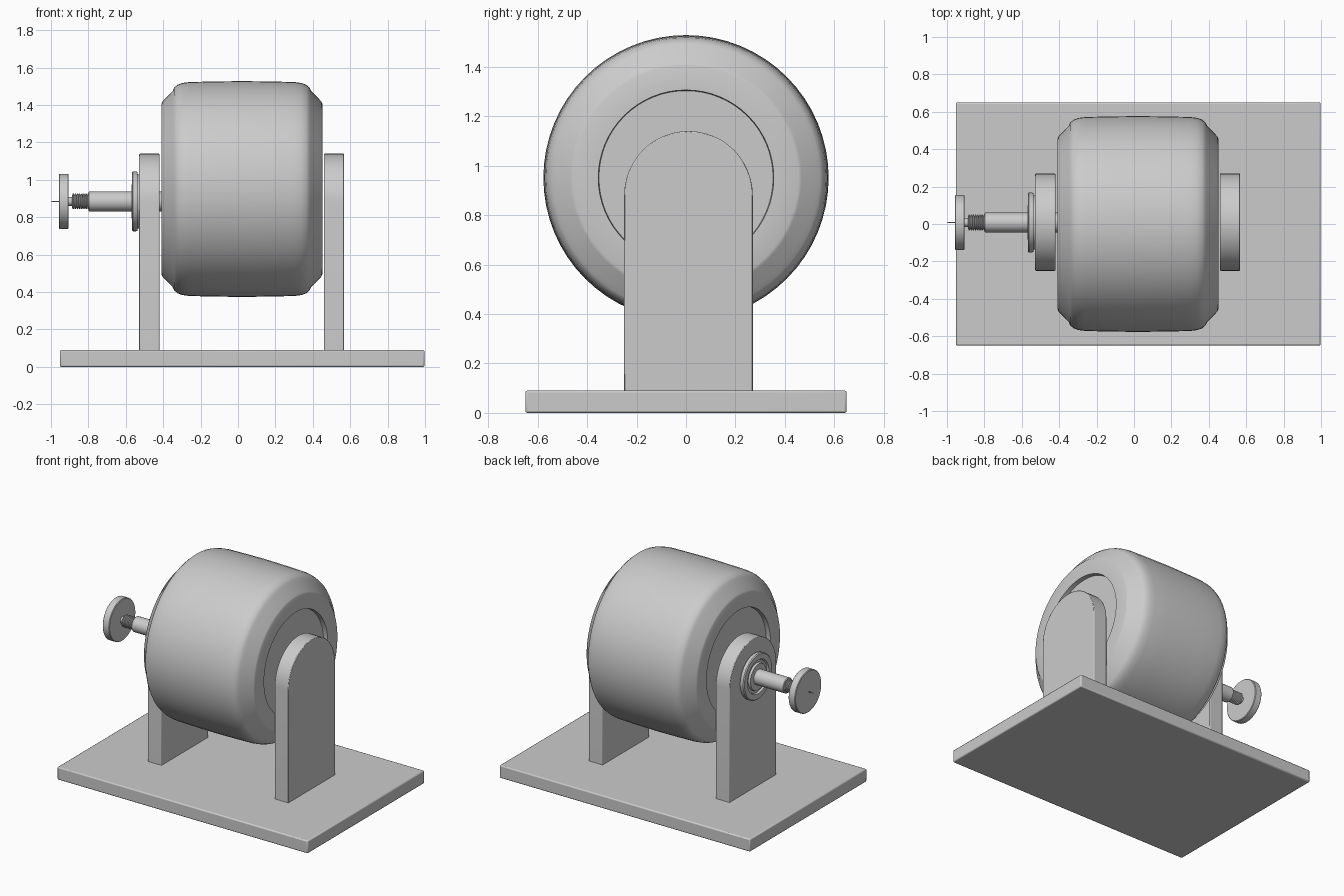
import bpy, bmesh, math
from mathutils import Matrix, Vector

if "Cube" in bpy.data.objects:
    bpy.data.objects.remove(bpy.data.objects["Cube"])


def finish(name, bm, bevel=0.0, smooth=True):
    bmesh.ops.recalc_face_normals(bm, faces=bm.faces)
    mesh = bpy.data.meshes.new(name)
    bm.to_mesh(mesh)
    bm.free()
    ob = bpy.data.objects.new(name, mesh)
    bpy.context.collection.objects.link(ob)
    bpy.ops.object.select_all(action='DESELECT')
    bpy.context.view_layer.objects.active = ob
    ob.select_set(True)
    if bevel:
        mod = ob.modifiers.new("Bevel", 'BEVEL')
        mod.width, mod.segments = bevel, 2
        mod.limit_method = 'ANGLE'
    if smooth:
        bpy.ops.object.shade_smooth_by_angle(angle=math.radians(30))
    return ob


def lathe(name, profile, y, z, segments=48):
    """Spin (x, radius) points around an axis parallel to x."""
    bm = bmesh.new()
    verts = [bm.verts.new((x, 0, r)) for x, r in profile]
    edges = [bm.edges.new(p) for p in zip(verts, verts[1:])]
    bmesh.ops.spin(bm, geom=verts + edges, cent=(0, 0, 0), axis=(1, 0, 0),
                   angle=2 * math.pi, steps=segments, use_duplicate=False)
    bmesh.ops.remove_doubles(bm, verts=bm.verts, dist=0.0002)
    bmesh.ops.translate(bm, verts=bm.verts, vec=(0, y, z))
    return finish(name, bm)


def upright(name, x0, x1, yc=0.01, half=0.26, top=1.14):
    """Plate with a round top, extruded along x."""
    bm = bmesh.new()
    zc = top - half
    pts = [(yc - half, 0.08), (yc + half, 0.08)]
    pts += [(yc + half * math.cos(math.pi * i / 24), zc + half * math.sin(math.pi * i / 24))
            for i in range(25)]
    face = bm.faces.new([bm.verts.new((x0, y, z)) for y, z in pts])
    ext = bmesh.ops.extrude_face_region(bm, geom=[face], use_keep_orig=True)
    moved = [g for g in ext['geom'] if isinstance(g, bmesh.types.BMVert)]
    bmesh.ops.translate(bm, verts=moved, vec=(x1 - x0, 0, 0))
    return finish(name, bm, bevel=0.004)


# Base plate
bm = bmesh.new()
bmesh.ops.create_cube(bm, size=1, matrix=Matrix.Translation((0.0225, 0, 0.045))
                      @ Matrix.Diagonal((1.95, 1.3, 0.09, 1)))
finish("base_plate", bm, bevel=0.008)

# Uprights
upright("left_upright", -0.528, -0.42)
upright("right_upright", 0.46, 0.567)

# Drum: chamfered ends, rounded shoulders, slight crown, recessed end faces
half = [(0.40, 0), (0.40, 0.352), (0.43, 0.355), (0.43, 0.455), (0.425, 0.468),
        (0.37, 0.525), (0.362, 0.542), (0.345, 0.557), (0.318, 0.567),
        (0.28, 0.572), (0.15, 0.575)]
profile = [(0.021 + x, r) for x, r in half] + [(0.021, 0.577)]
profile += [(0.021 - x, r) for x, r in reversed(half)]
lathe("drum", profile, 0, 0.951, 64)

# Crank parts share one axis
AY, AZ = 0.008, 0.885
lathe("axle", [(-0.38, 0), (-0.38, 0.053), (-0.796, 0.053), (-0.80, 0.049), (-0.80, 0)], AY, AZ, 32)
lathe("bearing_flange", [(-0.525, 0), (-0.525, 0.143), (-0.536, 0.145), (-0.537, 0.157), (-0.545, 0.16),
                         (-0.562, 0.16), (-0.568, 0.154), (-0.568, 0.118), (-0.556, 0.112),
                         (-0.556, 0.095), (-0.57, 0.09), (-0.57, 0)], AY, AZ)

# Threaded neck
thread = [(-0.79, 0)]
for i in range(8):
    x = -0.795 - i * 0.0115
    thread += [(x, 0.034), (x - 0.003, 0.042), (x - 0.008, 0.042), (x - 0.011, 0.034)]
thread += [(-0.888, 0.024), (-0.91, 0.024), (-0.91, 0)]
lathe("threaded_neck", thread, AY, AZ, 32)

# End disc and thin pin
lathe("end_disc", [(-0.905, 0), (-0.905, 0.143), (-0.909, 0.147), (-0.954, 0.147),
                   (-0.958, 0.143), (-0.958, 0)], AY, AZ)
lathe("end_pin", [(-0.95, 0), (-0.95, 0.003), (-0.997, 0.003), (-0.997, 0)], AY, AZ, 8)
